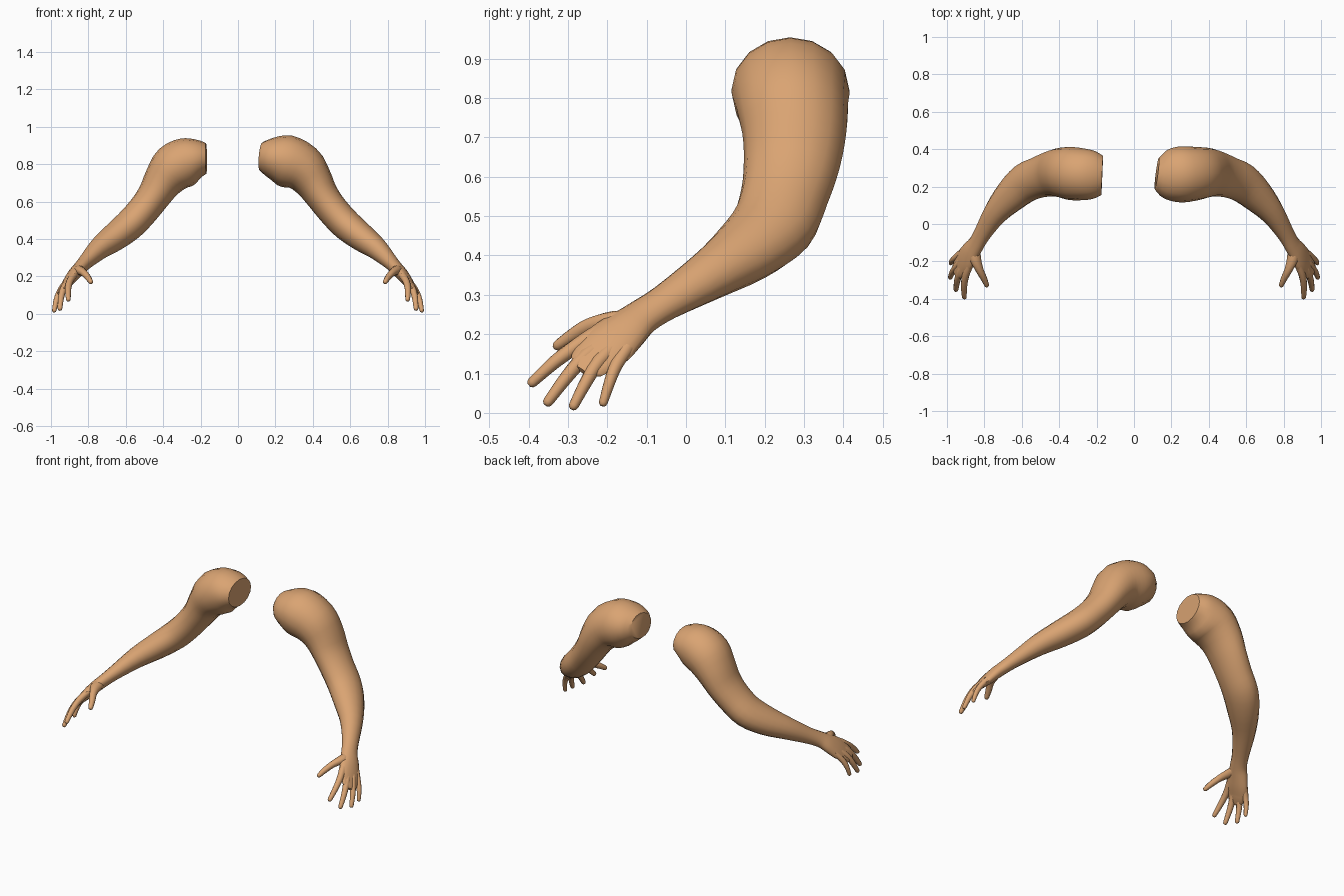
import bpy, bmesh, math
from mathutils import Vector

if "Cube" in bpy.data.objects:
    bpy.data.objects.remove(bpy.data.objects["Cube"])

skin = bpy.data.materials.new("warm_skin")
skin.diffuse_color = (0.70, 0.37, 0.17, 1)
skin.use_nodes = True
skin.node_tree.nodes["Principled BSDF"].inputs["Base Color"].default_value = skin.diffuse_color


def smooth_path(rows, steps):
    """Catmull-Rom interpolation of rows of (x, y, z, side radius, up radius)."""
    out = []
    n = len(rows)
    for i in range(n - 1):
        a, b, c, d = (rows[max(i - 1, 0)], rows[i], rows[i + 1], rows[min(i + 2, n - 1)])
        for k in range(steps):
            t = k / steps
            out.append([0.5 * (2 * q + (r - p) * t + (2 * p - 5 * q + 4 * r - s) * t * t
                               + (3 * q - p - 3 * r + s) * t ** 3)
                        for p, q, r, s in zip(a, b, c, d)])
    out.append(list(rows[-1]))
    return out


def loft(name, rows, sign, steps=3, sides=16, round_tip=False):
    """Skin elliptical sections along a path; sign picks the body side."""
    rows = smooth_path(rows, steps)
    pts = [Vector(r[:3]) for r in rows]
    rings = []
    for i, r in enumerate(rows):
        t = (pts[min(i + 1, len(pts) - 1)] - pts[max(i - 1, 0)]).normalized()
        rings.append((pts[i], t, r[3], r[4]))
    if round_tip:
        p, t, a, b = rings[-1]
        for ang in (35, 65):
            w = math.radians(ang)
            rings.append((p + t * a * math.sin(w), t, a * math.cos(w), b * math.cos(w)))
    bm = bmesh.new()
    loops = []
    for p, t, a, b in rings:
        side = Vector((0, 1, 0))
        side = (side - t * side.dot(t)).normalized()
        up = side.cross(t)
        loop = []
        for k in range(sides):
            w = 2 * math.pi * k / sides
            v = p + side * a * math.cos(w) + up * b * math.sin(w)
            loop.append(bm.verts.new((v.x * sign, v.y, v.z)))
        loops.append(loop)
    for l0, l1 in zip(loops, loops[1:]):
        for k in range(sides):
            j = (k + 1) % sides
            bm.faces.new((l0[k], l0[j], l1[j], l1[k]))
    bm.faces.new(loops[0])
    bm.faces.new(loops[-1])
    bmesh.ops.recalc_face_normals(bm, faces=bm.faces)
    me = bpy.data.meshes.new(name)
    bm.to_mesh(me)
    bm.free()
    me.materials.append(skin)
    ob = bpy.data.objects.new(name, me)
    bpy.context.collection.objects.link(ob)
    bpy.ops.object.select_all(action='DESELECT')
    ob.select_set(True)
    bpy.context.view_layer.objects.active = ob
    bpy.ops.object.shade_smooth_by_angle(angle=math.radians(45))


# shoulders differ slightly between the two sides
right_shoulder = [
    (0.122, 0.27, 0.84, 0.085, 0.075),
    (0.17, 0.265, 0.835, 0.13, 0.105),
    (0.25, 0.265, 0.82, 0.15, 0.138)]
left_shoulder = [
    (0.17, 0.26, 0.83, 0.105, 0.082),
    (0.215, 0.262, 0.828, 0.128, 0.105),
    (0.27, 0.265, 0.815, 0.138, 0.128)]

# upper arm, elbow, forearm, wrist and palm
limb = [
    (0.34, 0.27, 0.78, 0.142, 0.13),
    (0.40, 0.275, 0.71, 0.132, 0.107),
    (0.45, 0.268, 0.63, 0.122, 0.09),
    (0.51, 0.25, 0.55, 0.112, 0.085),
    (0.58, 0.22, 0.475, 0.108, 0.083),
    (0.66, 0.15, 0.41, 0.092, 0.075),
    (0.74, 0.06, 0.35, 0.068, 0.06),
    (0.81, -0.05, 0.282, 0.05, 0.042),
    (0.845, -0.11, 0.245, 0.05, 0.036),
    (0.875, -0.15, 0.213, 0.06, 0.034),
    (0.905, -0.195, 0.175, 0.07, 0.028),
    (0.93, -0.23, 0.142, 0.062, 0.019)]

# digit: start inside palm, knuckle, tip, radius
fingers = {
    "index_finger": ((0.88, -0.22, 0.205), (0.90, -0.275, 0.172), (0.907, -0.39, 0.078), 0.019),
    "middle_finger": ((0.90, -0.20, 0.18), (0.928, -0.255, 0.145), (0.952, -0.35, 0.029), 0.019),
    "ring_finger": ((0.915, -0.18, 0.17), (0.946, -0.222, 0.13), (0.982, -0.285, 0.019), 0.018),
    "little_finger": ((0.92, -0.15, 0.165), (0.952, -0.178, 0.12), (0.98, -0.21, 0.027), 0.016)}

thumb = [
    (0.855, -0.125, 0.232, 0.03, 0.03),
    (0.848, -0.185, 0.232, 0.032, 0.026),
    (0.826, -0.245, 0.22, 0.022, 0.02),
    (0.803, -0.29, 0.195, 0.018, 0.017),
    (0.788, -0.325, 0.172, 0.014, 0.013)]

for label, sign, shoulder in (("right", 1, right_shoulder), ("left", -1, left_shoulder)):
    loft(label + "_arm", shoulder + limb, sign, round_tip=True)
    loft(label + "_thumb", thumb, sign, sides=10, round_tip=True)
    for name, (a, b, c, r) in fingers.items():
        a, b, c = Vector(a), Vector(b), Vector(c)
        mid = b.lerp(c, 0.5) + Vector((0.005, 0, 0.005))   # gentle bend at the joint
        rows = [(*a, r * 1.2, r * 1.1), (*b, r * 1.05, r),
                (*mid, r * 0.9, r * 0.9), (*c, r * 0.7, r * 0.68)]
        loft(label + "_" + name, rows, sign, sides=10, round_tip=True)
